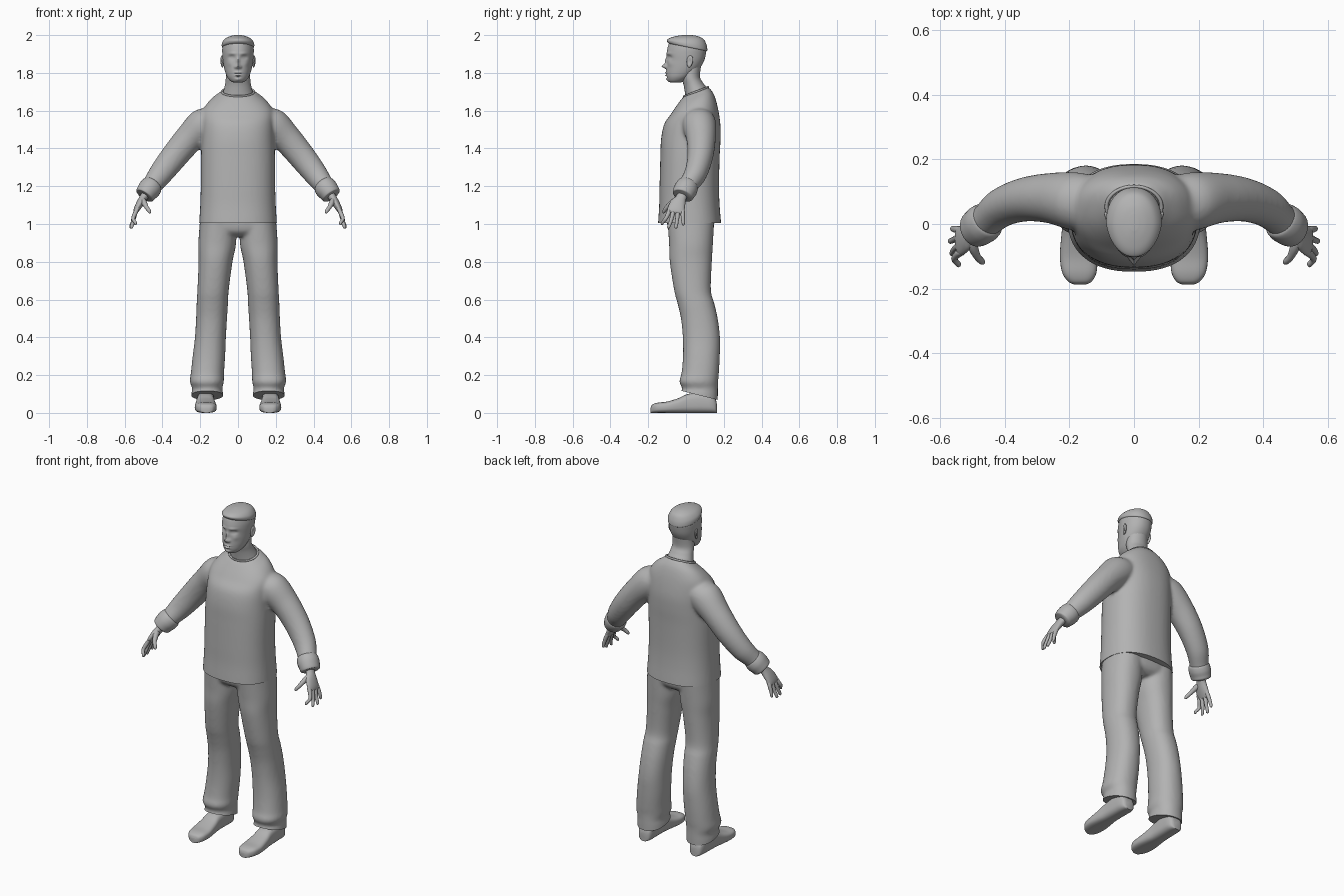
import bpy, bmesh, math
from mathutils import Vector, Matrix

grey = bpy.data.materials.new("plain_grey")
grey.diffuse_color = (0.45, 0.45, 0.45, 1)


def finish(name, bm):
    """Turn a bmesh into a named object."""
    bmesh.ops.recalc_face_normals(bm, faces=bm.faces)
    me = bpy.data.meshes.new(name)
    bm.to_mesh(me)
    bm.free()
    me.materials.append(grey)
    ob = bpy.data.objects.new(name, me)
    bpy.context.collection.objects.link(ob)
    return ob


def loft(bm, rings, n=32, k=6, e=2.0):
    """Skin smooth superelliptic rings; ring = (centre, u axis, v axis)."""
    flat = [[*c, *u, *v] for c, u, v in rings]
    pts = []
    for i in range(len(flat) - 1):
        a, b, c, d = (flat[max(i - 1, 0)], flat[i], flat[i + 1], flat[min(i + 2, len(flat) - 1)])
        for j in range(k):
            t = j / k
            pts.append([0.5 * (2 * q + (r - p) * t + (2 * p - 5 * q + 4 * r - s) * t * t
                               + (3 * q - p - 3 * r + s) * t ** 3) for p, q, r, s in zip(a, b, c, d)])
    pts.append(flat[-1])
    rows = []
    for p in pts:
        c, u, v = Vector(p[:3]), Vector(p[3:6]), Vector(p[6:])
        row = []
        for j in range(n):
            a = 2 * math.pi * j / n
            x, y = math.cos(a), math.sin(a)
            x = math.copysign(abs(x) ** (2 / e), x)
            y = math.copysign(abs(y) ** (2 / e), y)
            row.append(bm.verts.new(c + u * x + v * y))
        rows.append(row)
    for r, s in zip(rows, rows[1:]):
        for j in range(n):
            bm.faces.new((r[j], r[(j + 1) % n], s[(j + 1) % n], s[j]))
    bm.faces.new(rows[0])
    bm.faces.new(rows[-1])


def level(z, yf, yb, rx, tilt=0.0, cx=0.0):
    """Horizontal ring from front y, back y and half width."""
    ry = (yb - yf) / 2
    return ((cx, (yf + yb) / 2, z), (rx, 0, 0), (0, ry, tilt * ry))


def tube(bm, path, s=1, n=24, k=6):
    """Limb along points (x, y, z, radius across, radius along y)."""
    ps = [Vector((s * p[0], p[1], p[2])) for p in path]
    rings = []
    for i, p in enumerate(path):
        t = (ps[min(i + 1, len(ps) - 1)] - ps[max(i - 1, 0)]).normalized()
        u = t.cross(Vector((0, 1, 0))).normalized()
        rings.append((ps[i], u * p[3], t.cross(u) * p[4]))
    loft(bm, rings, n, k)


def fuse(ob, co, normal):
    """Merge overlapping volumes into one soft garment, then cut its hem."""
    m = ob.modifiers.new("merge", 'REMESH')
    m.mode, m.voxel_size = 'VOXEL', 0.009
    m = ob.modifiers.new("soften", 'SMOOTH')
    m.factor, m.iterations = 0.5, 8
    dg = bpy.context.evaluated_depsgraph_get()
    me = bpy.data.meshes.new_from_object(ob.evaluated_get(dg))
    ob.modifiers.clear()
    bm = bmesh.new()
    bm.from_mesh(me)
    bmesh.ops.bisect_plane(bm, geom=bm.verts[:] + bm.edges[:] + bm.faces[:], dist=1e-5,
                           plane_co=co, plane_no=normal, clear_outer=True)
    bmesh.ops.holes_fill(bm, edges=[e for e in bm.edges if e.is_boundary], sides=0)
    bmesh.ops.recalc_face_normals(bm, faces=bm.faces)
    bm.to_mesh(me)
    bm.free()
    me.materials.clear()
    me.materials.append(grey)
    ob.data = me


# sweater: torso and sleeves
bm = bmesh.new()
loft(bm, [level(*r) for r in [
    (.95, -.148, .187, .208), (1.0, -.148, .186, .206), (1.1, -.142, .178, .2), (1.2, -.14, .175, .197),
    (1.35, -.136, .178, .196), (1.45, -.132, .183, .192), (1.53, -.115, .182, .19),
    (1.6, -.08, .168, .185, .15), (1.65, -.055, .15, .15, .3), (1.685, -.028, .13, .105, .36),
    (1.7, -.012, .118, .085, .38)]], 48, 6, 2.35)
for s in (-1, 1):
    tube(bm, [(.10, .06, 1.565, .06, .08), (.18, .07, 1.525, .09, .09), (.26, .08, 1.45, .078, .078),
              (.34, .075, 1.355, .072, .068), (.41, .05, 1.265, .064, .06),
              (.455, .012, 1.205, .053, .052), (.485, -.01, 1.165, .05, .052)], s)
fuse(finish("sweater", bm), (0, 0, 1.005), (0, 0, -1))

# neckband
bpy.ops.mesh.primitive_torus_add(major_radius=.085, minor_radius=.006, major_segments=48, minor_segments=10,
                                 location=(0, .053, 1.7), rotation=(math.atan(.38), 0, 0))
band = bpy.context.object
band.name = "neckband"
band.scale = (1, .8, 1)
band.data.materials.append(grey)

# trousers: hips and legs
bm = bmesh.new()
loft(bm, [level(*r) for r in [(.935, -.06, .11, .11), (.96, -.09, .14, .17), (1.0, -.1, .15, .197),
                              (1.06, -.1, .15, .195)]], 40, 5, 2.4)
for s in (-1, 1):
    loft(bm, [level(z, yf, yb, rx, 0, s * cx) for z, cx, yf, yb, rx in [
        (1.04, .105, -.1, .15, .095), (.9, .11, -.09, .143, .1), (.8, .119, -.086, .137, .09),
        (.65, .132, -.063, .132, .083), (.58, .136, -.045, .15, .083), (.5, .14, -.027, .168, .082),
        (.4, .146, -.017, .18, .082), (.3, .154, -.016, .179, .086), (.21, .162, -.024, .174, .088),
        (.165, .165, -.036, .17, .09), (.13, .163, -.02, .169, .08), (.1, .163, -.03, .169, .084),
        (.04, .163, -.03, .168, .084)]], 36, 6, 2.2)
fuse(finish("trousers", bm), (0, .07, .093), (0, -.25, -1))

# paired parts
for s, side in ((-1, "right"), (1, "left")):
    # sleeve cuff
    bm = bmesh.new()
    tube(bm, [(.447, .015, 1.212, .044, .046), (.452, .011, 1.206, .056, .057), (.468, 0, 1.187, .06, .062),
              (.484, -.011, 1.167, .056, .06), (.494, -.017, 1.152, .052, .056),
              (.497, -.019, 1.148, .042, .046)], s)
    finish(side + "_cuff", bm)

    # hand: palm, four fingers, thumb
    bm = bmesh.new()
    tube(bm, [(.478, -.01, 1.175, .024, .03), (.5, -.025, 1.14, .021, .028), (.518, -.042, 1.11, .02, .04),
              (.535, -.052, 1.08, .016, .045), (.544, -.054, 1.062, .011, .042), (.547, -.055, 1.056, .004, .034)], s)
    for y0, y1, x1, z1 in ((-.088, -.128, .543, .995), (-.066, -.093, .562, .976),
                           (-.042, -.054, .567, .975), (-.018, -.014, .56, .992)):
        tube(bm, [(.53, y0, 1.085, .009, .009), (.543, y0 * .9 + y1 * .1, 1.06, .0115, .0115),
                  (.555, (y0 + y1) / 2, (1.06 + z1) / 2, .01, .01), (x1, y1 * .9 + y0 * .1, z1 + .012, .0085, .0085),
                  (x1, y1, z1 + .003, .006, .006), (x1, y1, z1, .002, .002)], s, 12, 4)
    tube(bm, [(.508, -.035, 1.135, .014, .016), (.498, -.07, 1.115, .015, .016), (.485, -.1, 1.09, .0115, .0115),
              (.471, -.115, 1.07, .01, .01), (.466, -.12, 1.06, .006, .006), (.465, -.121, 1.057, .002, .002)], s, 12, 4)
    finish(side + "_hand", bm)

    # shoe
    bm = bmesh.new()
    loft(bm, [((s * x, y, h / 2), (w, 0, 0), (0, 0, h / 2)) for y, x, w, h in [
        (-.187, .167, .018, .028), (-.178, .167, .036, .044), (-.15, .169, .053, .054), (-.1, .171, .058, .06),
        (-.04, .172, .053, .078), (.01, .172, .048, .1), (.08, .171, .047, .11), (.13, .17, .045, .1),
        (.155, .17, .036, .075), (.163, .17, .022, .05)]], 32, 5, 3.0)
    finish(side + "_shoe", bm)

    # ear: flattened disc with a hollow
    bm = bmesh.new()
    bmesh.ops.create_uvsphere(bm, u_segments=20, v_segments=14, radius=1)
    for v in bm.verts:
        hollow = math.exp(-((v.co.y / .5) ** 2 + (v.co.z / .55) ** 2))
        if v.co.x > 0:
            v.co.x -= .9 * hollow
        v.co = Vector((v.co.x * .009, v.co.y * (.017 + .003 * v.co.z), v.co.z * .032))
    bm.transform(Matrix.Translation((.084, .02, 1.86)) @ Matrix.Rotation(-.3, 4, 'Z') @ Matrix.Rotation(-.15, 4, 'X'))
    if s < 0:
        bm.transform(Matrix.Scale(-1, 4, (1, 0, 0)))
    finish(side + "_ear", bm)


def egg(bm):
    """Narrow a head shape towards the front."""
    for v in bm.verts:
        v.co.x *= 1 - .14 * min(max(-v.co.y / .1, 0), 1)


# neck
bm = bmesh.new()
loft(bm, [level(*r) for r in [(1.66, .0, .11, .09, .3), (1.7, -.004, .111, .078, .3), (1.74, -.012, .09, .068, .15),
                              (1.78, -.025, .074, .064), (1.84, -.03, .08, .06)]])
finish("neck", bm)

# head, with the face shaped by soft bumps (x, z, width, height, push along y)
bm = bmesh.new()
loft(bm, [level(*r) for r in [
    (1.748, -.078, -.03, .018), (1.755, -.092, -.012, .04), (1.775, -.101, .02, .058), (1.8, -.104, .05, .068),
    (1.83, -.103, .077, .075), (1.865, -.1, .096, .08), (1.9, -.102, .105, .083), (1.93, -.098, .108, .083),
    (1.96, -.088, .1, .076), (1.98, -.065, .08, .058), (1.99, -.035, .05, .033), (1.994, -.01, .02, .008)]],
    96, 6, 2.15)
egg(bm)
bumps = [(0, 1.835, .010, .011, -.025), (0, 1.862, .008, .018, -.012), (0, 1.801, .018, .004, -.008),
         (0, 1.787, .015, .004, -.008), (0, 1.794, .022, .002, .004), (0, 1.765, .015, .010, -.007),
         (0, 1.777, .014, .004, .004)]
for s in (-1, 1):
    bumps += [(s * .014, 1.831, .006, .007, -.009), (s * .033, 1.882, .016, .010, .013),
              (s * .032, 1.881, .010, .005, -.006), (s * .03, 1.903, .02, .006, -.005),
              (s * .045, 1.85, .014, .014, -.004)]
for v in bm.verts:
    w = min(max(-v.co.y / .05, 0), 1)
    x, z = v.co.x, v.co.z
    v.co.y += w * sum(d * math.exp(-((x - a) / p) ** 2 - ((z - b) / q) ** 2) for a, b, p, q, d in bumps)
finish("head", bm)

# hair cap
bm = bmesh.new()
loft(bm, [level(*r) for r in [
    (1.935, -.09, .107, .081, -.2), (1.943, -.099, .113, .086, -.2), (1.963, -.1, .108, .083, -.12),
    (1.983, -.082, .092, .066, -.04), (1.995, -.05, .06, .04), (2.0, -.02, .03, .014)]], 64, 6, 2.15)
egg(bm)
finish("hair", bm)

bpy.ops.object.select_all(action='SELECT')
bpy.context.view_layer.objects.active = band
bpy.ops.object.shade_smooth_by_angle(angle=math.radians(45))
